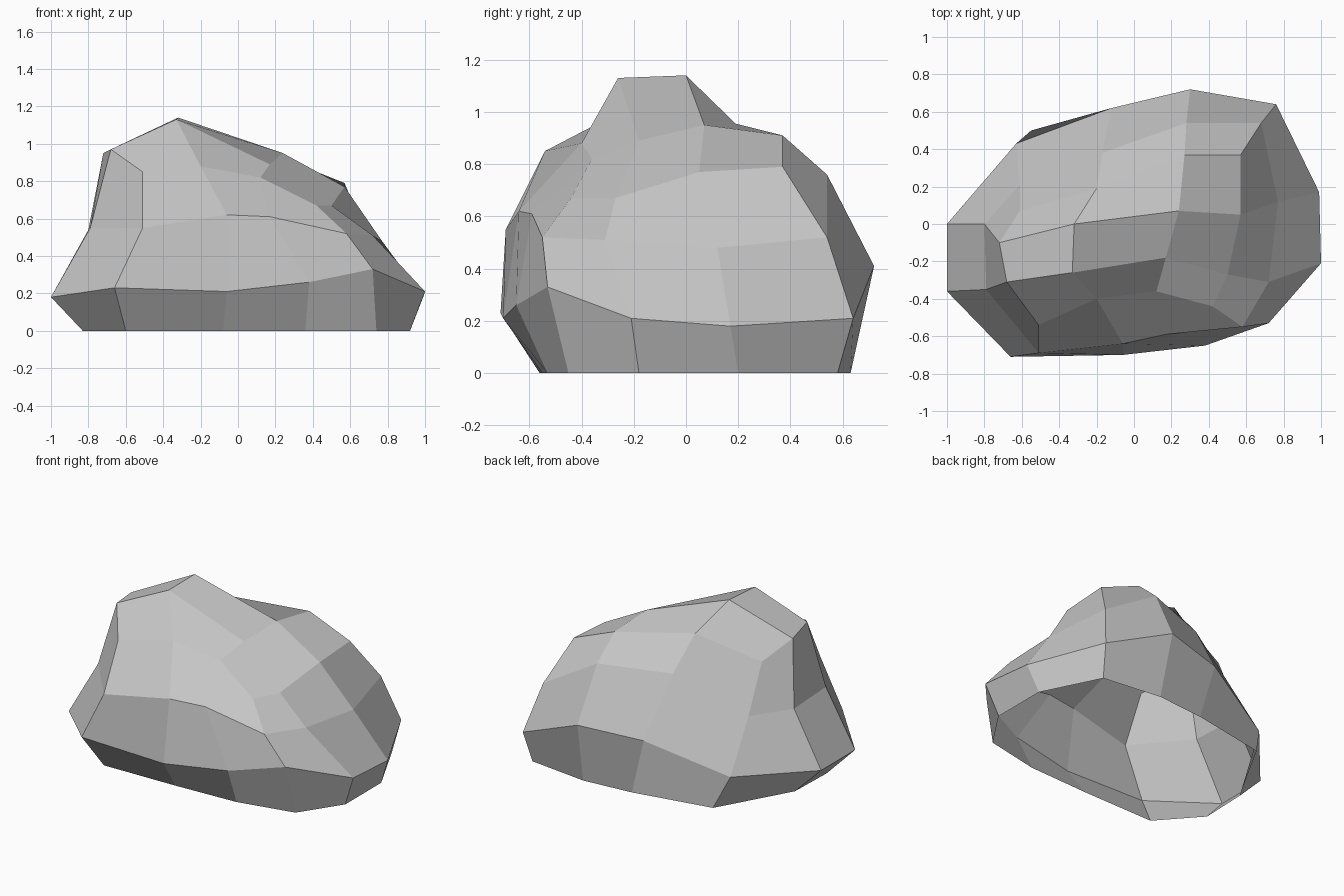
import bpy
import bmesh

default_cube = bpy.data.objects.get("Cube")
if default_cube:
    bpy.data.objects.remove(default_cube, do_unlink=True)

# One plain stone colour
stone = bpy.data.materials.new("stone grey")
stone.use_nodes = True
stone.diffuse_color = (0.56, 0.56, 0.56, 1.0)
stone.node_tree.nodes["Principled BSDF"].inputs["Base Color"].default_value = stone.diffuse_color

# Cross-sections of the boulder: twelve points each, three steps per side,
# counter-clockwise from the front corner at -x
ground_outline = [
    (-.60, -.56), (-.08, -.55), (.36, -.53),
    (.74, -.45), (.92, -.18), (.92, .20),
    (.73, .58), (.32, .63), (-.02, .60),
    (-.55, .50), (-.82, .02), (-.83, -.30),
]
belly_ring = [
    (-.66, -.71, .23), (-.06, -.70, .21), (.38, -.65, .26),
    (.72, -.53, .33), (1, -.21, .21), (.99, .17, .18),
    (.76, .64, .21), (.30, .72, .41), (-.12, .62, .38),
    (-.63, .43, .20), (-1, 0, .18), (-1, -.36, .18),
]
waist_ring = [
    (-.51, -.69, .55), (-.06, -.64, .62), (.17, -.59, .61),
    (.58, -.55, .52), (.72, -.31, .51), (.77, .12, .48),
    (.68, .54, .52), (.28, .54, .76), (-.17, .38, .75),
    (-.61, .21, .52), (-.80, 0, .54), (-.79, -.35, .55),
]
shoulder_ring = [
    (-.51, -.54, .85), (-.20, -.40, .88), (.12, -.36, .82),
    (.42, -.44, .67), (.50, -.27, .67), (.57, .05, .77),
    (.57, .37, .79), (.27, .37, .91), (-.20, .19, .955),
    (-.61, .07, .83), (-.72, -.10, .95), (-.68, -.31, .97),
]
crown = [(-.33, -.26, 1.13), (.17, -.18, .89), (.24, .07, .95), (-.32, 0, 1.14)]


def add_points(bm, points):
    return [bm.verts.new(point) for point in points]


def bridge(bm, lower, upper):
    """Join two rings of equal length with a band of quads."""
    count = len(lower)
    for i in range(count):
        j = (i + 1) % count
        bm.faces.new((lower[j], upper[j], upper[i], lower[i]))


def close_ring(bm, ring, middle):
    """Fill a twelve-point ring with a three by three patch of quads."""
    for k in range(4):
        corner = 3 * k
        bm.faces.new((ring[corner - 1], ring[corner], ring[corner + 1], middle[k]))
        bm.faces.new((ring[corner + 2], middle[(k + 1) % 4], middle[k], ring[corner + 1]))
    bm.faces.new(middle)


bm = bmesh.new()

# Body: stacked bands of facets, a hollow shell open at the ground
base = add_points(bm, [(x, y, 0) for x, y in ground_outline])
rings = [base] + [add_points(bm, ring) for ring in (belly_ring, waist_ring, shoulder_ring)]
for lower, upper in zip(rings, rings[1:]):
    bridge(bm, lower, upper)

# Peak on top
close_ring(bm, rings[-1], add_points(bm, crown))

bmesh.ops.recalc_face_normals(bm, faces=bm.faces[:])
mesh = bpy.data.meshes.new("boulder")
bm.to_mesh(mesh)
bm.free()
mesh.materials.append(stone)

boulder = bpy.data.objects.new("boulder", mesh)
bpy.context.collection.objects.link(boulder)
